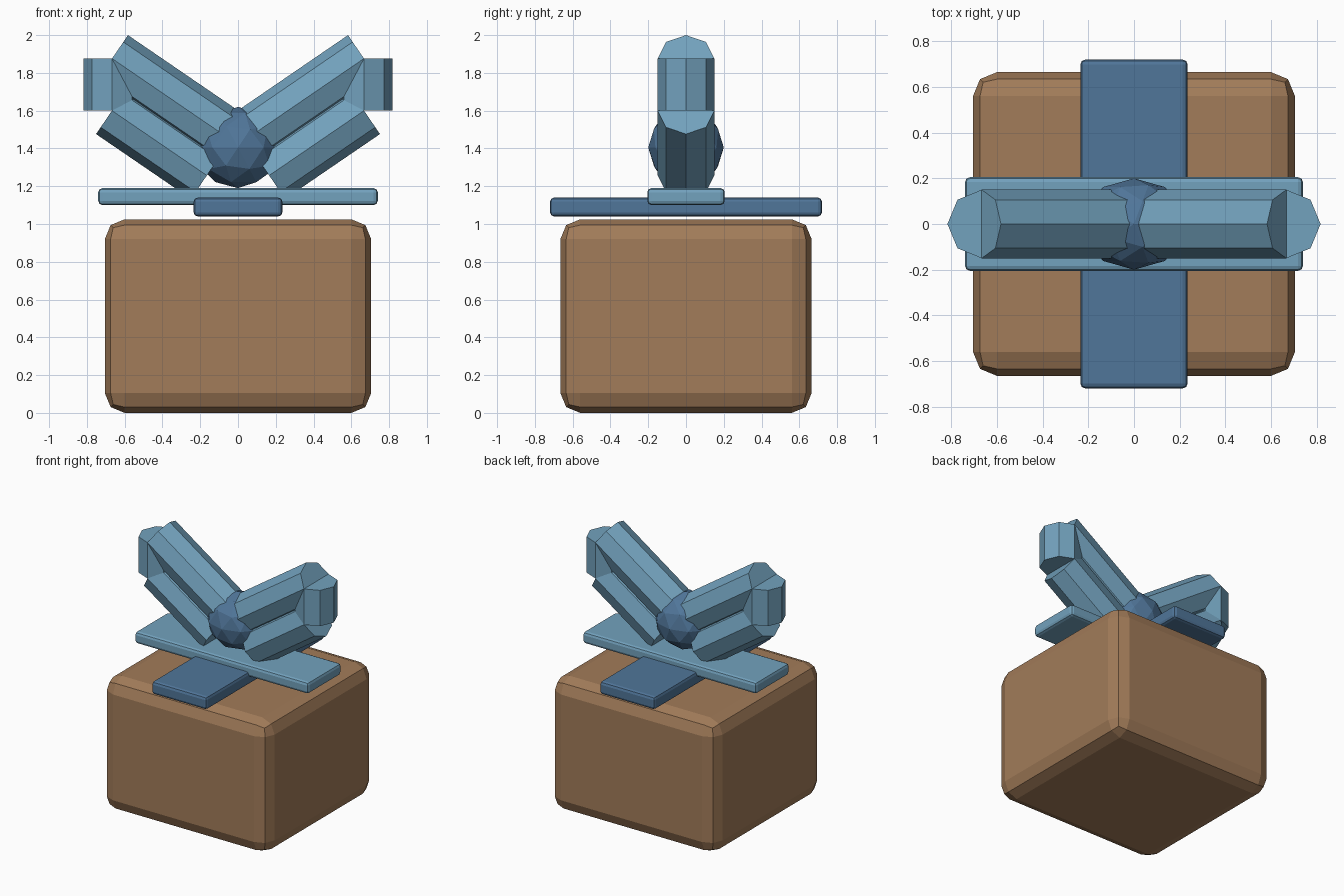
import bpy
from math import pi
from mathutils import Vector

if "Cube" in bpy.data.objects:
    bpy.data.objects.remove(bpy.data.objects["Cube"])


def material(name, color):
    m = bpy.data.materials.new(name)
    m.diffuse_color = (*color, 1)
    m.use_nodes = True
    m.node_tree.nodes["Principled BSDF"].inputs["Base Color"].default_value = m.diffuse_color
    return m


CARD = material("card_brown", (0.36, 0.20, 0.10))
LIGHT = material("light_ribbon_blue", (0.17, 0.36, 0.51))
DARK = material("dark_ribbon_blue", (0.08, 0.18, 0.32))


def finish(name, mat):
    ob = bpy.context.object
    ob.name = name
    ob.data.materials.append(mat)
    return ob


def block(name, size, z0, bevel, mat):
    """Bevelled box standing on height z0."""
    bpy.ops.mesh.primitive_cube_add(size=1, location=(0, 0, z0 + size[2] / 2))
    ob = finish(name, mat)
    ob.scale = size
    bpy.ops.object.transform_apply(location=False, rotation=False, scale=True)
    mod = ob.modifiers.new("bevel", "BEVEL")
    mod.width = bevel
    mod.segments = 2
    return ob


def tube(name, a, b, radius, mat):
    """Eight-sided prism between two points in the xz plane, one edge on top."""
    a, b = Vector((a[0], 0, a[1])), Vector((b[0], 0, b[1]))
    d = b - a
    bpy.ops.mesh.primitive_cylinder_add(vertices=8, radius=radius, depth=d.length,
                                        location=(a + b) / 2)
    ob = finish(name, mat)
    ob.rotation_mode = "QUATERNION"
    ob.rotation_quaternion = Vector((0, 0, 1)).rotation_difference(d)
    return ob


# Gift box
block("box", (1.41, 1.33, 1.025), 0, 0.105, CARD)

# Crossing flat ribbons
block("ribbon_front_to_back", (0.47, 1.44, 0.10), 1.04, 0.022, DARK)
block("ribbon_side_to_side", (1.48, 0.41, 0.09), 1.10, 0.022, LIGHT)

# Bow loops: upper strand, outer turn and lower strand on each side
for side, s in (("left", -1), ("right", 1)):
    path = [(0, 1.42), (s * 0.667, 1.876), (s * 0.667, 1.6), (s * 0.165, 1.257)]
    for part, a, b in zip(("upper", "outer", "lower"), path, path[1:]):
        tube(f"bow_{part}_{side}", a, b, 0.15, LIGHT)

# Faceted knot
bpy.ops.mesh.primitive_ico_sphere_add(subdivisions=2, radius=1, location=(0, 0, 1.405))
finish("knot", DARK).scale = (0.23, 0.20, 0.215)
